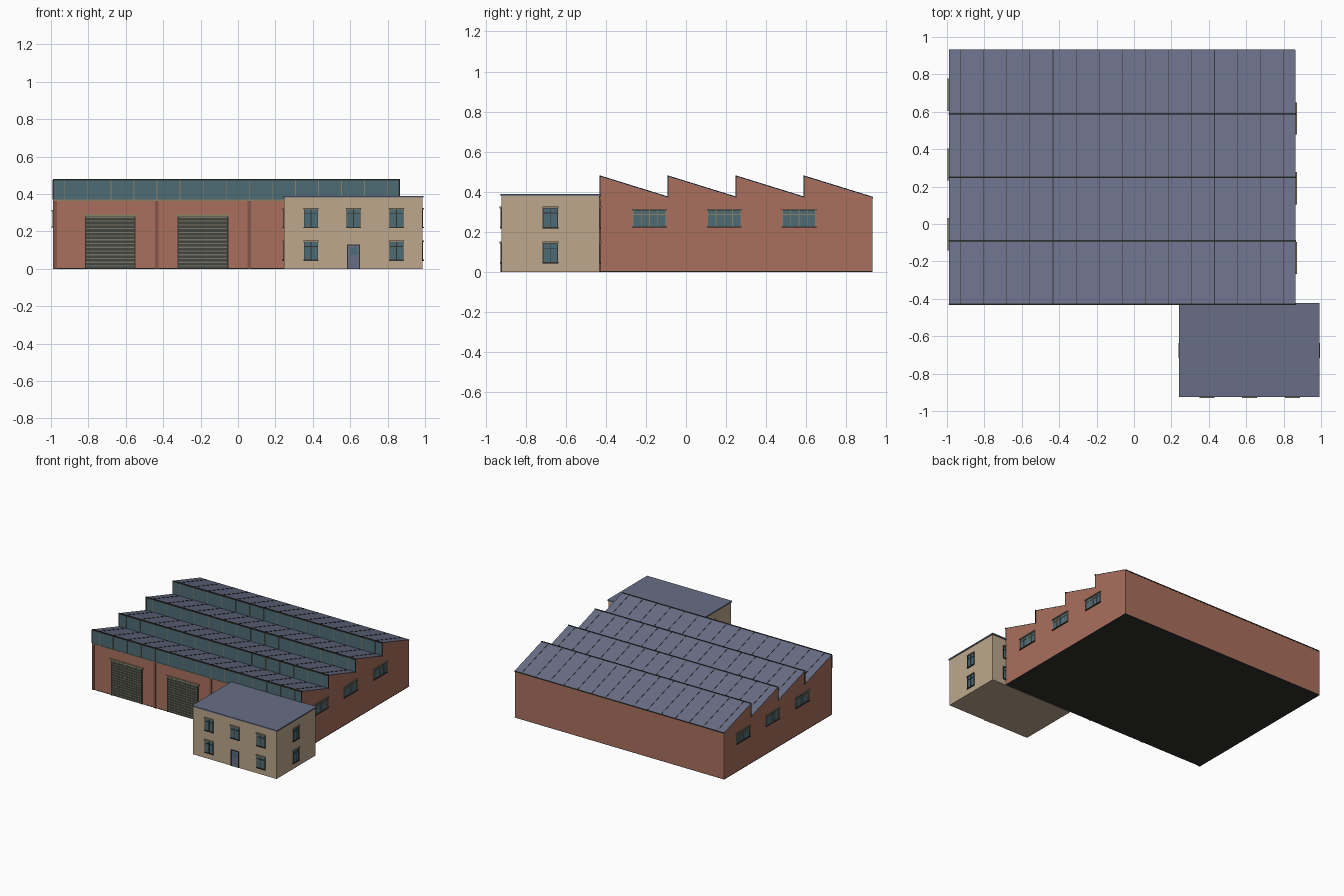
import bpy
import bmesh
from mathutils import Matrix, Vector

if "Cube" in bpy.data.objects:
    bpy.data.objects.remove(bpy.data.objects["Cube"], do_unlink=True)


def material(name, r, g, b):
    m = bpy.data.materials.new(name)
    m.use_nodes = True
    m.diffuse_color = (r, g, b, 1)
    node = next(n for n in m.node_tree.nodes if n.type == "BSDF_PRINCIPLED")
    node.inputs["Base Color"].default_value = (r, g, b, 1)
    node.inputs["Roughness"].default_value = 0.8
    return m


BRICK = material("red brick", 0.40, 0.16, 0.11)
PIER = material("dark brick", 0.24, 0.09, 0.065)
CREAM = material("cream render", 0.51, 0.39, 0.265)
ROOF = material("slate blue metal", 0.14, 0.155, 0.24)
GLASS = material("teal glass", 0.075, 0.15, 0.18)
FRAME = material("tan frame", 0.27, 0.22, 0.14)
TRIM = material("charcoal trim", 0.03, 0.032, 0.027)
SHUTTER = material("shutter grey", 0.055, 0.06, 0.048)
SLAT = material("shutter slat", 0.19, 0.18, 0.14)


def finish(name, bm, mat):
    bmesh.ops.recalc_face_normals(bm, faces=bm.faces)
    mesh = bpy.data.meshes.new(name)
    bm.to_mesh(mesh)
    bm.free()
    mesh.materials.append(mat)
    obj = bpy.data.objects.new(name, mesh)
    bpy.context.collection.objects.link(obj)
    return obj


def boxes(name, mat, spans, frame=Matrix()):
    """Each span is (x0, x1, y0, y1, z0, z1) in the given frame."""
    bm = bmesh.new()
    for x0, x1, y0, y1, z0, z1 in spans:
        place = Matrix.Translation(((x0 + x1) / 2, (y0 + y1) / 2, (z0 + z1) / 2))
        size = Matrix.Diagonal((x1 - x0, y1 - y0, z1 - z0, 1))
        bmesh.ops.create_cube(bm, size=1, matrix=frame @ place @ size)
    return finish(name, bm, mat)


def prisms(name, mat, profile, spans):
    """Extrude a side (y, z) profile along each x span."""
    bm = bmesh.new()
    for x0, x1 in spans:
        face = bm.faces.new([bm.verts.new((x0, y, z)) for y, z in profile])
        new = bmesh.ops.extrude_face_region(bm, geom=[face])["geom"]
        verts = [v for v in new if isinstance(v, bmesh.types.BMVert)]
        bmesh.ops.translate(bm, verts=verts, vec=Vector((x1 - x0, 0, 0)))
    return finish(name, bm, mat)


def wall_frame(origin, along, out):
    """Local x runs along the wall, local y points out of it."""
    m = Matrix((Vector(along), Vector(out), Vector((0, 0, 1)))).transposed().to_4x4()
    m.translation = origin
    return m


def window(name, frame, u, z0, w, h, bars):
    a, b, z1, t = u - w / 2, u + w / 2, z0 + h, 0.004
    boxes(name + "_glass", GLASS, [(a, b, -0.002, 0.001, z0, z1)], frame)
    parts = [(x - t / 2, x + t / 2, 0, 0.004, z0, z1) for x in
             [a + w * i / bars for i in range(bars + 1)]]
    parts += [(a, b, 0, 0.004, z - t / 2, z + t / 2) for z in (z0, z0 + h * 0.72)]
    boxes(name + "_frame", TRIM if bars == 2 else FRAME, parts, frame)
    boxes(name + "_lintel", FRAME, [(a - t, b + t, 0, 0.009, z1 - t, z1 + t)], frame)
    boxes(name + "_sill", TRIM, [(a - t, b + t, 0, 0.008, z0 - t, z0 + t / 2)], frame)


# Main hall: saw-tooth brick body on a dark floor
HX0, HX1, HY0, HY1 = -0.988, 0.862, -0.427, 0.93
TEETH, LOW, HIGH = 4, 0.37, 0.475
PITCH = (HY1 - HY0) / TEETH
profile = [(HY0, 0.003)]
for i in range(TEETH):
    y = HY0 + i * PITCH
    profile += [(y, LOW if i else HIGH), (y, HIGH)][0 if i else 1:]
profile += [(HY1, LOW), (HY1, 0.003)]
prisms("hall_walls", BRICK, profile, [(HX0, HX1)])
boxes("hall_floor", TRIM, [(HX0 - 0.001, HX1 + 0.001, HY0 - 0.001, HY1, 0, 0.004)])

# Roof bays: sheet, seams, glazing and trims
SEAM = (HX1 - HX0) / 15
seams = [HX0 + SEAM * (i + 0.5) for i in range(15)]
for i in range(TEETH):
    y0 = HY0 + i * PITCH
    y1 = y0 + PITCH
    bay = "bay_%d_" % (i + 1)
    sheet = [(y0, HIGH), (y0, HIGH + 0.004), (y1, LOW + 0.004), (y1, LOW)]
    prisms(bay + "roof_sheet", ROOF, sheet, [(HX0 - 0.001, HX1 + 0.001)])
    rib = [(y, z + 0.002) for y, z in sheet]
    prisms(bay + "roof_seams", TRIM, rib, [(x - 0.0015, x + 0.0015) for x in seams])
    boxes(bay + "glazing", GLASS, [(HX0, HX1, y0 - 0.002, y0 + 0.002, LOW, HIGH)])
    boxes(bay + "mullions", FRAME,
          [(x - 0.002, x + 0.002, y0 - 0.004, y0, LOW, HIGH) for x in seams])
    boxes(bay + "sill", FRAME, [(HX0, HX1, y0 - 0.005, y0, LOW - 0.008, LOW)])
    boxes(bay + "ridge_trim", TRIM,
          [(HX0 - 0.002, HX1 + 0.004, y0 - 0.005, y0 + 0.003, HIGH - 0.004, HIGH + 0.006)]
          + [(x - 0.003, x + 0.003, y0 - 0.004, y0, LOW, HIGH) for x in (HX0, HX1)])
boxes("rear_gutter", TRIM, [(HX0, HX1, HY1 - 0.003, HY1 + 0.002, LOW - 0.004, LOW + 0.004)])

# Front piers
boxes("front_piers", PIER, [(x - 0.009, x + 0.009, HY0 - 0.006, HY0, 0, LOW - 0.008)
                            for x in (-0.978, -0.435, 0.06)])

# Roller shutters
for side, x in (("right", -0.683), ("left", -0.188)):
    boxes(side + "_shutter", SHUTTER, [(x - 0.132, x + 0.132, HY0 - 0.002, HY0, 0, 0.28)])
    boxes(side + "_shutter_slats", SLAT,
          [(x - 0.132, x + 0.132, HY0 - 0.004, HY0, z, z + 0.006)
           for z in [0.012 + 0.02 * k for k in range(14)]])
    boxes(side + "_shutter_jambs", TRIM,
          [(x + s - 0.003, x + s + 0.003, HY0 - 0.005, HY0, 0, 0.285) for s in (-0.133, 0.133)])
    boxes(side + "_shutter_lintel", FRAME,
          [(x - 0.145, x + 0.145, HY0 - 0.007, HY0, 0.28, 0.29)])

# Hall side windows
hall_left = wall_frame((HX1, 0, 0), (0, 1, 0), (1, 0, 0))
hall_right = wall_frame((HX0, 0, 0), (0, -1, 0), (-1, 0, 0))
for i in range(3):
    shift = 0.373 * i
    window("hall_left_window_%d" % i, hall_left, -0.182 + shift, 0.225, 0.165, 0.085, 4)
    window("hall_right_window_%d" % i, hall_right, 0.055 - shift, 0.225, 0.165, 0.085, 4)

# Office block
OX0, OX1, OY0, OY1, OH = 0.247, 0.986, -0.921, -0.431, 0.38
boxes("office_walls", CREAM, [(OX0, OX1, OY0, OY1, 0, OH)])
boxes("office_roof", ROOF, [(OX0 - 0.006, OX1 + 0.006, OY0 - 0.005, OY1 + 0.008, OH, OH + 0.01)])

# Office windows on every wall
front = wall_frame((0, OY0, 0), (1, 0, 0), (0, -1, 0))
back = wall_frame((0, OY1, 0), (-1, 0, 0), (0, 1, 0))
left = wall_frame((OX1, 0, 0), (0, 1, 0), (1, 0, 0))
right = wall_frame((OX0, 0, 0), (0, -1, 0), (-1, 0, 0))
for floor, z in (("lower", 0.047), ("upper", 0.222)):
    for n, x in enumerate((0.39, 0.618, 0.848)):
        if floor == "upper" or n != 1:
            window("office_front_%s_window_%d" % (floor, n), front, x, z, 0.072, 0.1, 2)
    window("office_back_%s_window" % floor, back, -0.848, z, 0.072, 0.1, 2)
    window("office_left_%s_window" % floor, left, -0.677, z, 0.072, 0.1, 2)
    window("office_right_%s_window" % floor, right, 0.677, z, 0.072, 0.1, 2)

# Office door with a glazed upper light
boxes("office_door", ROOF, [(0.588, 0.648, -0.002, 0.003, 0, 0.125)], front)
boxes("office_door_light", GLASS, [(0.598, 0.638, 0, 0.004, 0.075, 0.115)], front)
boxes("office_door_frame", TRIM, [(0.584, 0.588, 0, 0.005, 0, 0.129),
                                  (0.648, 0.652, 0, 0.005, 0, 0.129),
                                  (0.584, 0.652, 0, 0.005, 0.125, 0.13)], front)
